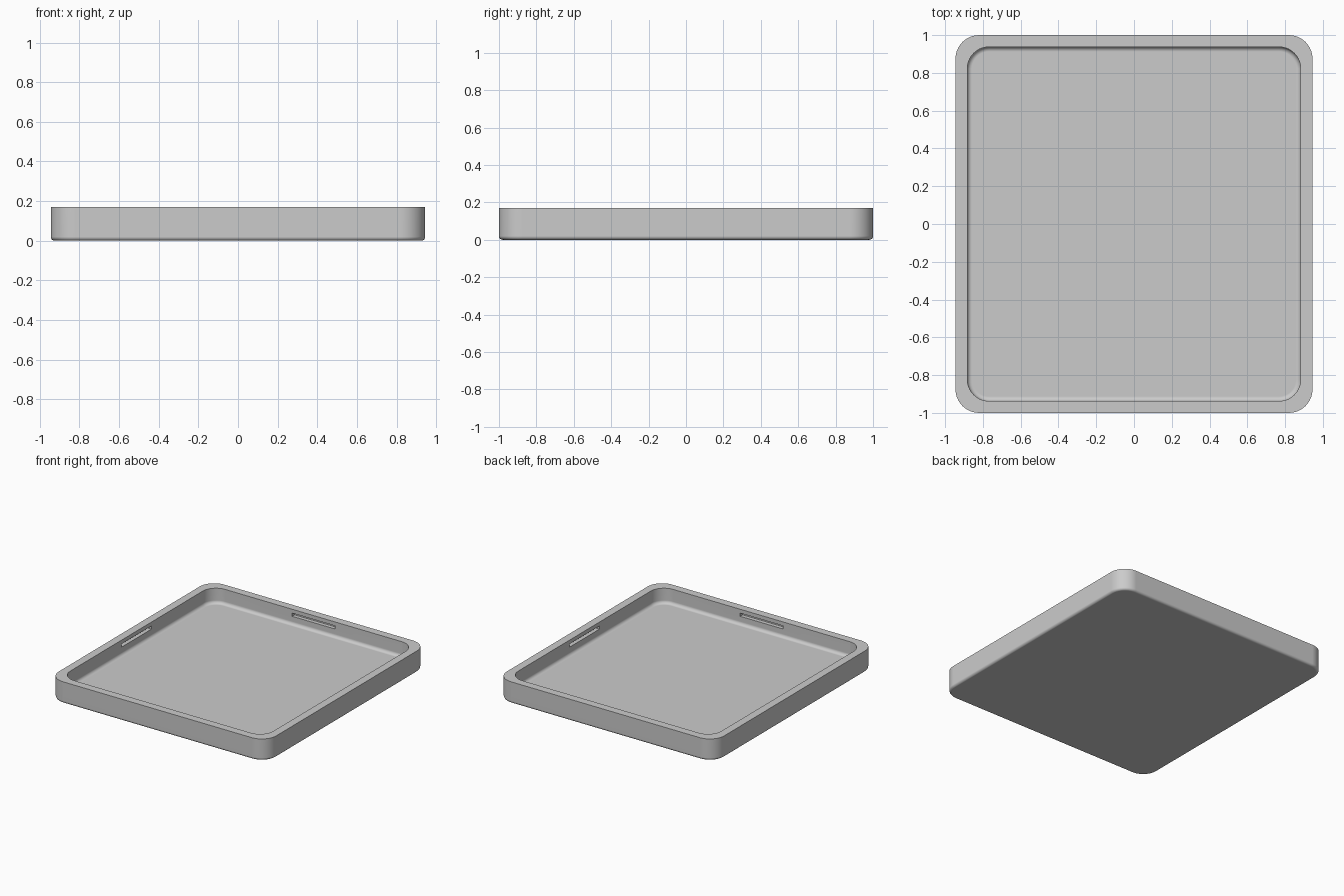
import bpy, bmesh
from math import sin, cos, pi, radians

if "Cube" in bpy.data.objects:
    bpy.data.objects.remove(bpy.data.objects["Cube"])

WIDTH, DEPTH, HEIGHT = 1.89, 2.0, 0.17
WALL, FLOOR = 0.0625, 0.05
OUTER_R, INNER_R = 0.125, 0.115
BASE_FILLET, FLOOR_FILLET = 0.02, 0.025
STEPS = 10

grey = bpy.data.materials.new("light_grey")
grey.use_nodes = True
colour = (0.6, 0.6, 0.6, 1)
grey.diffuse_color = colour
grey.node_tree.nodes["Principled BSDF"].inputs["Base Color"].default_value = colour


def ring(bm, inset, radius, z):
    """Rounded rectangle of vertices, inset from the tray outline."""
    hx, hy = WIDTH / 2 - inset - radius, DEPTH / 2 - inset - radius
    verts = []
    for i, (sx, sy) in enumerate([(1, 1), (-1, 1), (-1, -1), (1, -1)]):
        for k in range(STEPS + 1):
            a = (i + k / STEPS) * pi / 2
            verts.append(bm.verts.new((sx * hx + radius * cos(a), sy * hy + radius * sin(a), z)))
    return verts


# Tray: rings run from the underside, up the outside, over the rim, down to the floor
bm = bmesh.new()
rings = []
for k in range(6):
    a = k / 5 * pi / 2
    off = BASE_FILLET * (1 - sin(a))
    rings.append(ring(bm, off, OUTER_R - off, BASE_FILLET * (1 - cos(a))))
rings.append(ring(bm, 0, OUTER_R, HEIGHT))
rings.append(ring(bm, WALL, INNER_R, HEIGHT))
for k in range(6):
    a = k / 5 * pi / 2
    off = FLOOR_FILLET * (1 - cos(a))
    rings.append(ring(bm, WALL + off, INNER_R - off, FLOOR + FLOOR_FILLET * (1 - sin(a))))
for low, high in zip(rings, rings[1:]):
    n = len(low)
    for i in range(n):
        j = (i + 1) % n
        bm.faces.new((low[i], low[j], high[j], high[i]))
bm.faces.new(rings[0][::-1])
bm.faces.new(rings[-1])
bmesh.ops.recalc_face_normals(bm, faces=bm.faces)
mesh = bpy.data.meshes.new("tray")
bm.to_mesh(mesh)
bm.free()
mesh.materials.append(grey)
tray = bpy.data.objects.new("tray", mesh)
bpy.context.collection.objects.link(tray)
bpy.ops.object.select_all(action="DESELECT")

# Blind slots in the four inner walls, cut by two crossing bars
SLOT_LENGTH, SLOT_HEIGHT, SLOT_DEPTH, SLOT_Z = 0.37, 0.025, 0.03, 0.127
reach = 2 * (SLOT_DEPTH - WALL)
for name, size in (("side_slot_cutter", (WIDTH + reach, SLOT_LENGTH, SLOT_HEIGHT)),
                   ("end_slot_cutter", (SLOT_LENGTH, DEPTH + reach, SLOT_HEIGHT))):
    bpy.ops.mesh.primitive_cube_add(size=1, location=(0, 0, SLOT_Z))
    cutter = bpy.context.object
    cutter.name = name
    cutter.scale = size
    cutter.hide_render = True
    cutter.data.materials.append(grey)
    bpy.context.view_layer.update()
    cut = tray.modifiers.new(name, "BOOLEAN")
    cut.operation = "DIFFERENCE"
    cut.solver = "EXACT"
    cut.object = cutter
    bpy.ops.object.select_all(action="DESELECT")
    tray.select_set(True)
    bpy.context.view_layer.objects.active = tray
    bpy.ops.object.modifier_apply(modifier=cut.name)
    bpy.data.objects.remove(cutter)

# Smooth fillets, crisp rim and slots
bpy.ops.object.shade_smooth_by_angle(angle=radians(35))
tray.modifiers.new("even_shading", "WEIGHTED_NORMAL").keep_sharp = True
